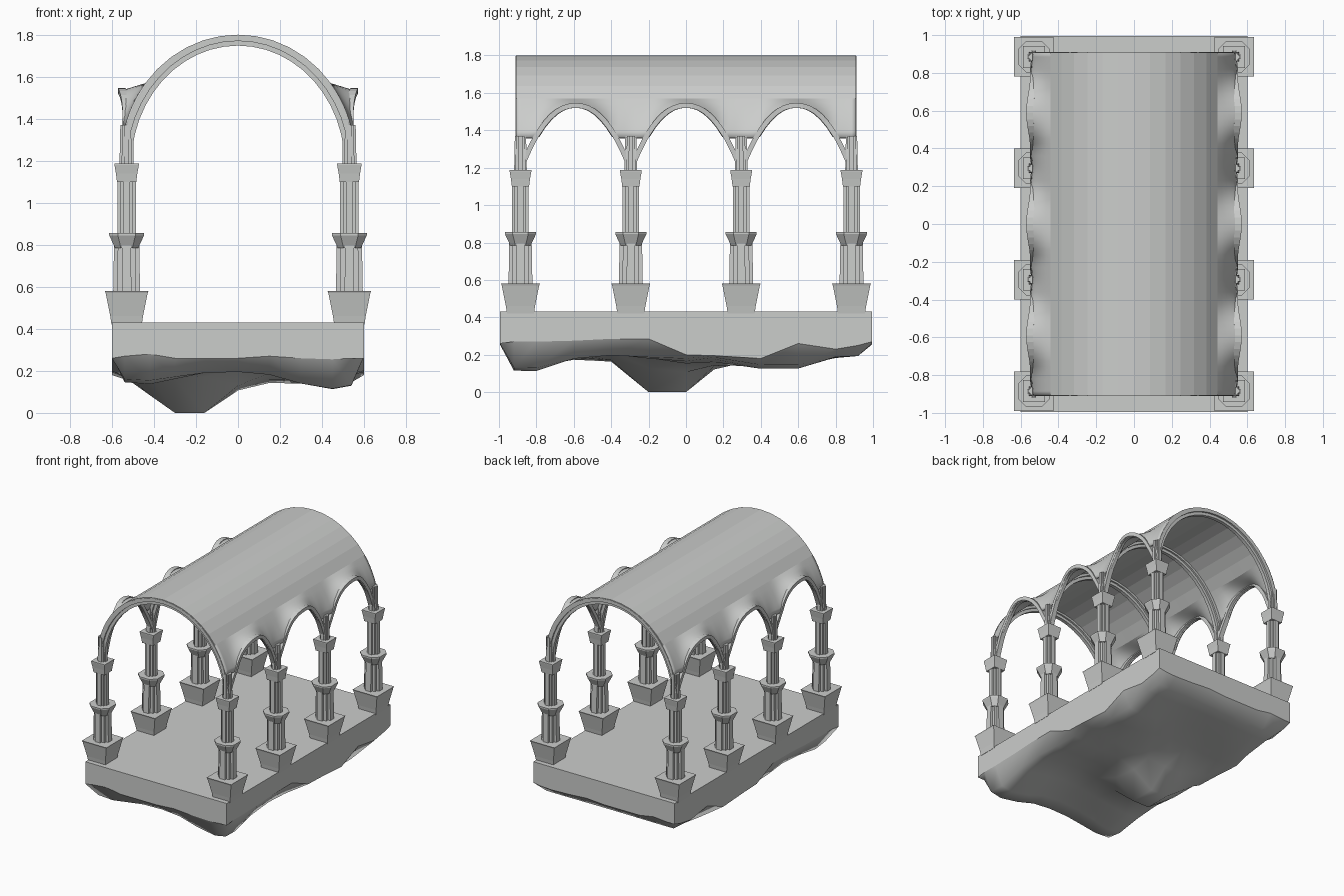
import bpy, bmesh, math

if "Cube" in bpy.data.objects:
    bpy.data.objects.remove(bpy.data.objects["Cube"])

stone = bpy.data.materials.new("pale grey stone")
stone.diffuse_color = (0.6, 0.61, 0.6, 1)
stone.use_nodes = True
stone.node_tree.nodes["Principled BSDF"].inputs["Base Color"].default_value = stone.diffuse_color

PITCH = 0.59                       # spacing of the columns
COL_X = 0.53
COL_Y = [(i - 1.5) * PITCH for i in range(4)]
BAY_Y = [-PITCH, 0, PITCH]
SPRING, A, B = 1.2, 0.56, 0.6      # vault ellipse


def finish(name, bm, fix=True):
    if fix:
        bmesh.ops.recalc_face_normals(bm, faces=bm.faces)
    me = bpy.data.meshes.new(name)
    bm.to_mesh(me)
    bm.free()
    ob = bpy.data.objects.new(name, me)
    bpy.context.collection.objects.link(ob)
    me.materials.append(stone)
    return ob


def add_loft(bm, rings):
    """Join closed rings of points into a capped solid."""
    vs = [[bm.verts.new(p) for p in r] for r in rings]
    n = len(vs[0])
    for a, b in zip(vs, vs[1:]):
        for i in range(n):
            k = (i + 1) % n
            bm.faces.new((a[i], a[k], b[k], b[i]))
    bm.faces.new(vs[0][::-1])
    bm.faces.new(vs[-1])


def turned(quadrant):
    """Repeat one quadrant of a cross-section four times."""
    pts, out = quadrant, []
    for _ in range(4):
        out += pts
        pts = [(-y, x) for x, y in pts]
    return out


SQUARE = turned([(1, 1)])
OCTAGON = turned([(1, -0.5), (1, 0.5)])
CLUSTER = turned([(1, -0.35), (1, 0.35), (0.7, 0.35), (0.7, 0.7), (0.35, 0.7)])

# column parts: name, section, (half width, height) profile
PARTS = [
    ("plinth", SQUARE, [(0.072, 0.42), (0.078, 0.46), (0.09, 0.52), (0.1, 0.57), (0.104, 0.58)]),
    ("lower_shaft", CLUSTER, [(0.064, 0.57), (0.06, 0.8)]),
    ("shaft_ring", OCTAGON, [(0.055, 0.785), (0.062, 0.80), (0.083, 0.845), (0.083, 0.855)]),
    ("upper_shaft", CLUSTER, [(0.044, 0.84), (0.044, 1.11)]),
    ("capital", SQUARE, [(0.046, 1.1), (0.051, 1.14), (0.058, 1.18), (0.058, 1.187)]),
    ("vault_post", CLUSTER, [(0.034, 1.18), (0.03, 1.37)]),
]
for name, section, profile in PARTS:
    bm = bmesh.new()
    for cx in (-COL_X, COL_X):
        for cy in COL_Y:
            add_loft(bm, [[(cx + h * x, cy + h * y, z) for x, y in section] for h, z in profile])
    finish(name + "s", bm)


# vault shape
def arch(d):
    """Height of the side opening at distance d from the bay centre."""
    return SPRING + 0.32 * (1 - min(abs(d) / 0.275, 1) ** 2.2)


T0 = math.radians(38)
X0, Z0 = A * math.cos(T0), SPRING + B * math.sin(T0)


def flare(d, v):
    """Point on the web between the barrel (v=0) and the side opening (v=1)."""
    z = Z0 + (max(arch(d), 1.36) - Z0) * v
    barrel = A * math.sqrt(1 - ((z - SPRING) / B) ** 2)
    wall = X0 + (0.57 - X0) * min(1, v * 1.25)
    w = math.cos(math.pi / 2 * min(abs(d) / (PITCH / 2), 1)) ** 1.3
    return barrel + (wall - barrel) * w, z


# vault shell: faceted barrel with smooth flared webs
STEPS, BARREL, WEB = 18, 12, 6
rows = [(-0.908, PITCH / 2)]
for b in BAY_Y:
    rows += [(b + PITCH * (k / STEPS - 0.5), PITCH * (k / STEPS - 0.5)) for k in range(STEPS)]
rows += [(1.5 * PITCH, PITCH / 2), (0.908, PITCH / 2)]
bm = bmesh.new()
grid = []
for y, d in rows:
    web = [flare(d, 1 - i / WEB) for i in range(WEB)]
    top = []
    for i in range(BARREL + 1):
        t = T0 + (math.pi - 2 * T0) * i / BARREL
        top.append((A * math.cos(t), SPRING + B * math.sin(t)))
    line = web + top + [(-x, z) for x, z in reversed(web)]
    grid.append([bm.verts.new((x, y, z)) for x, z in line])
for r, s in zip(grid, grid[1:]):
    for i in range(len(r) - 1):
        f = bm.faces.new((r[i], s[i], s[i + 1], r[i + 1]))
        f.smooth = i < WEB or i >= WEB + BARREL
vault = finish("vault_shell", bm, fix=False)
shell = vault.modifiers.new("thickness", "SOLIDIFY")
shell.thickness = 0.014
shell.offset = -1

# stepped cross ribs under the barrel at every column pair
bm = bmesh.new()
for cy in COL_Y:
    for outer, inner, half in ((0.004, 0.03, 0.026), (0.028, 0.052, 0.013)):
        rings = []
        for i in range(25):
            t = math.pi * i / 24
            c, s = math.cos(t), math.sin(t)
            rings.append([((A - o) * c, cy + sy * half, SPRING - 0.02 + (B + 0.02 - o) * s)
                          for o, sy in ((outer, -1), (outer, 1), (inner, 1), (inner, -1))])
        add_loft(bm, rings)
finish("cross_ribs", bm)

# ribs around the side openings
bm = bmesh.new()
for side in (-1, 1):
    for b in BAY_Y:
        rings = []
        for i in range(29):
            d = 0.275 * math.sin(math.pi * (i / 28 - 0.5))
            slope = (arch(d + 1e-3) - arch(d - 1e-3)) / 2e-3
            n = math.hypot(slope, 1)
            ny, nz = -slope / n * 0.026, 1 / n * 0.026
            x, z = flare(d, 1)[0], arch(d)
            rings.append([(side * (x + dx), b + d + k * ny, z + k * nz)
                          for dx, k in ((-0.035, 0), (0.001, 0), (0.001, 1), (-0.035, 1))])
        add_loft(bm, rings)
finish("side_arch_ribs", bm)

# floor slab with rocky underside
XS = [-0.6, -0.54, -0.42, -0.3, -0.16, 0, 0.15, 0.3, 0.45, 0.54, 0.6]
YS = [-0.995, -0.92, -0.8, -0.6, -0.4, -0.2, 0, 0.15, 0.4, 0.6, 0.8, 0.92, 0.995]
SIDE_EDGE = [0.26, 0.27, 0.27, 0.275, 0.285, 0.285, 0.2, 0.195, 0.18, 0.26, 0.23, 0.25, 0.27]
FRONT_EDGE = [0.26, 0.27, 0.28, 0.26, 0.26, 0.26, 0.27, 0.26, 0.255, 0.26, 0.27]
LUMPS = [(-0.23, -0.1, 0.35, 0.2), (0.43, -0.85, 0.09, 0.22), (0.42, 0.5, 0.09, 0.2),
         (-0.45, -0.8, 0.06, 0.2), (-0.4, 0.55, 0.06, 0.2), (0.1, 0.2, 0.05, 0.2),
         (0.15, -0.5, -0.05, 0.25), (0.35, -0.05, 0.04, 0.2)]


def rock(i, j):
    if i in (0, len(XS) - 1):
        return SIDE_EDGE[j]
    if j in (0, len(YS) - 1):
        return FRONT_EDGE[i]
    z = 0.195 - sum(a * math.exp(-((XS[i] - x) ** 2 + (YS[j] - y) ** 2) / r ** 2)
                    for x, y, a, r in LUMPS)
    return max(0, z)


bm = bmesh.new()
nx, ny = len(XS), len(YS)
low = [[bm.verts.new((x, y, rock(i, j))) for j, y in enumerate(YS)] for i, x in enumerate(XS)]
for i in range(nx - 1):
    for j in range(ny - 1):
        f = bm.faces.new((low[i][j], low[i][j + 1], low[i + 1][j + 1], low[i + 1][j]))
        f.smooth = True
rim = ([low[i][0] for i in range(nx)] + [low[-1][j] for j in range(1, ny)]
       + [low[i][-1] for i in range(nx - 2, -1, -1)] + [low[0][j] for j in range(ny - 2, 0, -1)])
up = [bm.verts.new((v.co.x, v.co.y, 0.43)) for v in rim]
for i in range(len(rim)):
    k = (i + 1) % len(rim)
    bm.faces.new((rim[i], rim[k], up[k], up[i]))
bm.faces.new(up)
for e in bm.edges:
    if len({f.smooth for f in e.link_faces}) > 1:
        e.smooth = False
finish("rock_floor", bm)
